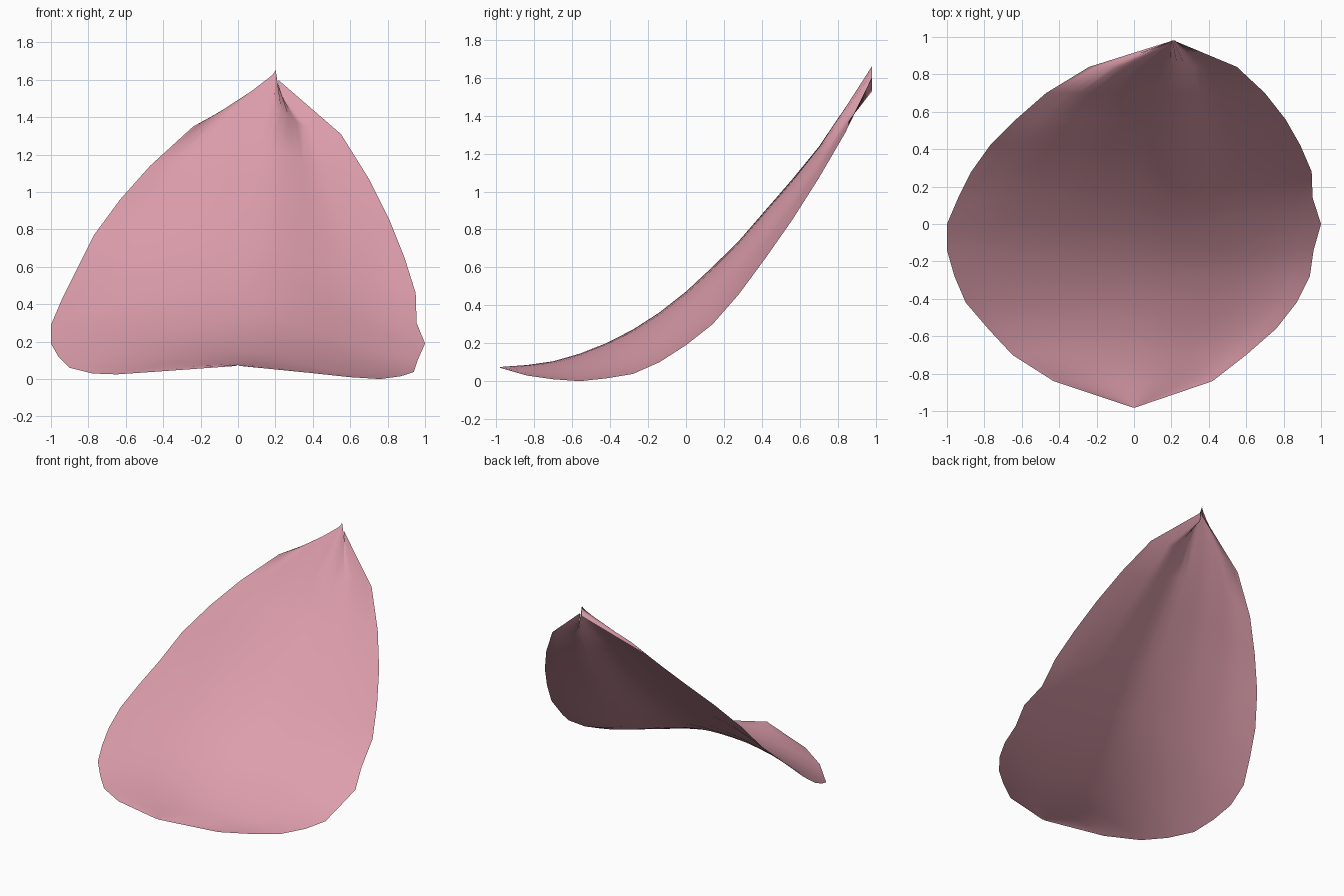
import bpy, bmesh, math

if "Cube" in bpy.data.objects:
    bpy.data.objects.remove(bpy.data.objects["Cube"])

COLS = 21

# Cross-sections front to back: (left x, left z, ridge z, right x, right z)
rows = [
    (-0.01, 0.07, 0.075, 0.01, 0.07),
    (-0.43, 0.04, 0.085, 0.42, 0.03),
    (-0.65, 0.025, 0.105, 0.60, 0.01),
    (-0.78, 0.03, 0.145, 0.76, 0.00),
    (-0.90, 0.06, 0.20, 0.87, 0.015),
    (-0.96, 0.12, 0.27, 0.94, 0.038),
    (-1.00, 0.19, 0.36, 0.96, 0.10),
    (-1.00, 0.29, 0.47, 1.00, 0.19),
    (-0.94, 0.43, 0.60, 0.955, 0.30),
    (-0.87, 0.57, 0.74, 0.95, 0.46),
    (-0.77, 0.77, 0.90, 0.89, 0.65),
    (-0.63, 0.96, 1.06, 0.81, 0.85),
    (-0.47, 1.14, 1.235, 0.70, 1.07),
    (-0.24, 1.35, 1.445, 0.55, 1.31),
]
# Folded tip: height and x across the pinched end
tip_z = [(-1, 1.58), (-0.6, 1.64), (0.1, 1.66), (0.45, 1.52), (1, 1.60)]
tip_x = [(-1, 0.205), (0.1, 0.20), (0.45, 0.222), (1, 0.215)]
# Bulge profile near the tip: shoulder, plateau, sharp drop, flat margin
fold = [(-1, 0), (-0.7, 0.6), (-0.3, 0.93), (0.15, 1.0), (0.5, 0.25), (1, 0)]


def lerp_keys(keys, u):
    for (a, va), (b, vb) in zip(keys, keys[1:]):
        if u <= b:
            return va + (vb - va) * (u - a) / (b - a)
    return keys[-1][1]


def arch(u):
    # rounded on the left, peaked with a flaring margin on the right
    if u < 0:
        return 1 - u * u
    return 0.75 * (1 + math.cos(math.pi * u)) / 2 + 0.25 * (1 - u * u)


# Petal sheet
bm = bmesh.new()
grid = []
for i in range(len(rows) + 1):
    y = -0.98 + 0.14 * i
    w = min(1, max(0, (y + 0.1) / 0.94)) ** 1.3      # fold grows towards the tip
    line = []
    for j in range(COLS):
        u = -1 + 2 * j / (COLS - 1)
        if i < len(rows):
            xl, zl, zm, xr, zr = rows[i]
            t = (u + 1) / 2
            x = xl + (xr - xl) * t
            shape = arch(u) * (1 - w) + lerp_keys(fold, u) * w
            z = zl + (zr - zl) * t + (zm - (zl + zr) / 2) * shape
        else:
            x, z = lerp_keys(tip_x, u), lerp_keys(tip_z, u)
        line.append(bm.verts.new((x, y, z)))
    grid.append(line)
for a, b in zip(grid, grid[1:]):
    for j in range(COLS - 1):
        f = bm.faces.new((a[j], a[j + 1], b[j + 1], b[j]))
        f.smooth = True

mesh = bpy.data.meshes.new("petal")
bm.to_mesh(mesh)
bm.free()

pink = bpy.data.materials.new("petal pink")
pink.diffuse_color = (0.72, 0.34, 0.41, 1)
pink.use_nodes = True
pink.node_tree.nodes["Principled BSDF"].inputs["Base Color"].default_value = pink.diffuse_color
mesh.materials.append(pink)
petal = bpy.data.objects.new("petal", mesh)
bpy.context.collection.objects.link(petal)
